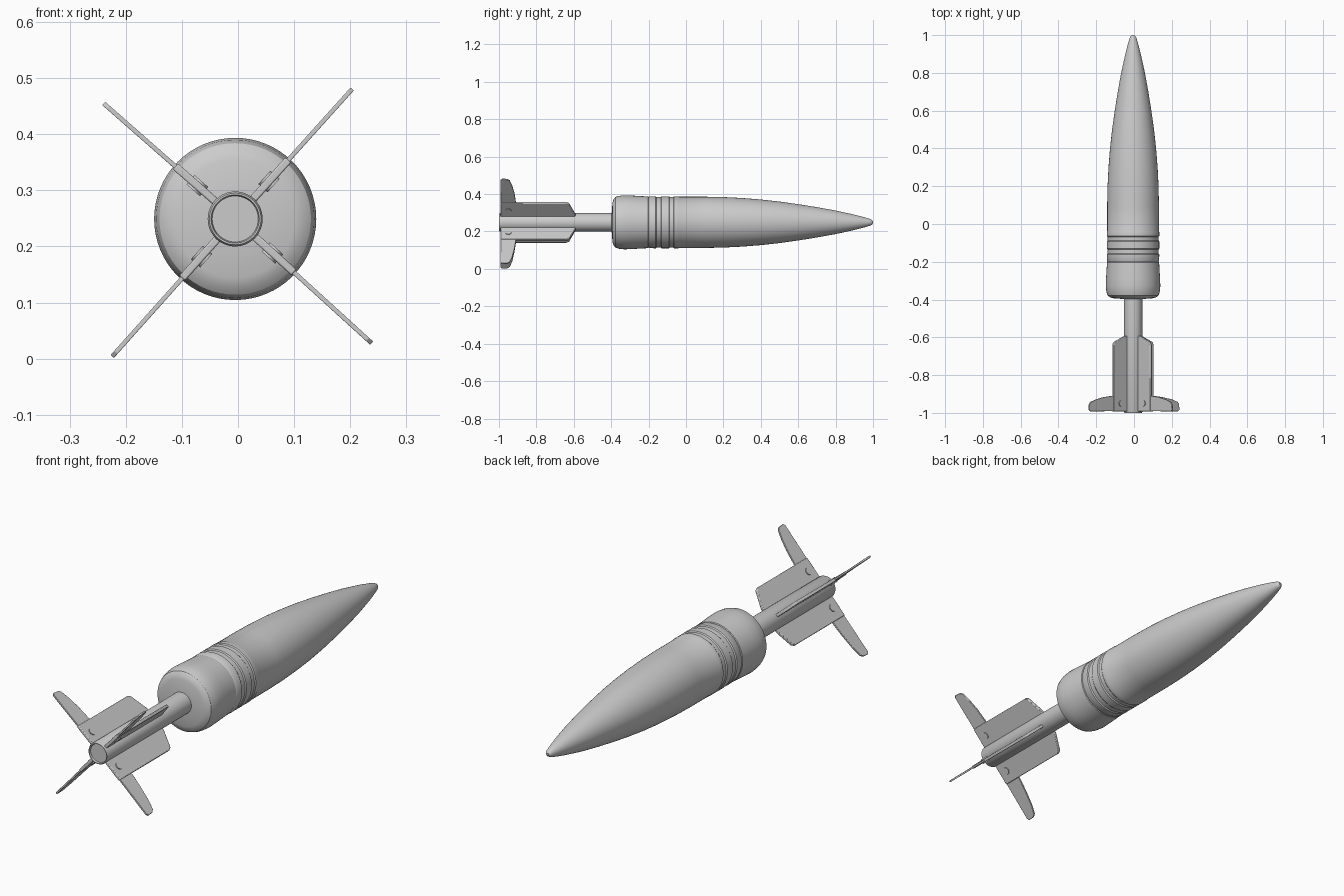
import bpy, bmesh
from math import radians, cos, sin, pi
from mathutils import Matrix, Vector

if "Cube" in bpy.data.objects:
    bpy.data.objects.remove(bpy.data.objects["Cube"])

AXIS = Matrix.Translation((-0.005, 0, 0.249))


def finish(bm, name, matrix, smooth=30):
    bmesh.ops.recalc_face_normals(bm, faces=bm.faces)
    mesh = bpy.data.meshes.new(name)
    bm.to_mesh(mesh)
    bm.free()
    ob = bpy.data.objects.new(name, mesh)
    bpy.context.collection.objects.link(ob)
    ob.matrix_world = matrix
    bpy.ops.object.select_all(action='DESELECT')
    ob.select_set(True)
    bpy.context.view_layer.objects.active = ob
    bpy.ops.object.shade_smooth_by_angle(angle=radians(smooth))
    return ob


def lathe(name, profile, sides=64):
    """Revolve (y, radius) points around the long axis and cap the ends."""
    bm = bmesh.new()
    rings = []
    for y, r in profile:
        rings.append([bm.verts.new((r * cos(2 * pi * i / sides), y,
                                    r * sin(2 * pi * i / sides)))
                      for i in range(sides)])
    for a, b in zip(rings, rings[1:]):
        for i in range(sides):
            j = (i + 1) % sides
            bm.faces.new((a[i], a[j], b[j], b[i]))
    bm.faces.new(rings[0])
    bm.faces.new(rings[-1])
    return finish(bm, name, AXIS)


def plate(name, outline, thick, matrix, bevel):
    """Extrude a (radius, y) outline into a thin sheet centred on its plane."""
    bm = bmesh.new()
    face = bm.faces.new([bm.verts.new((r, y, -thick / 2)) for r, y in outline])
    new = bmesh.ops.extrude_face_region(bm, geom=[face])['geom']
    bmesh.ops.translate(bm, vec=(0, 0, thick),
                        verts=[v for v in new if isinstance(v, bmesh.types.BMVert)])
    ob = finish(bm, name, matrix)
    mod = ob.modifiers.new("edge_bevel", 'BEVEL')
    mod.width = bevel
    mod.segments = 2
    mod.limit_method = 'ANGLE'
    return ob


# Shell body: boat tail, driving bands, long ogive, blunt tip
lathe("shell_body", [
    (-0.398, 0.04), (-0.393, 0.105), (-0.388, 0.122), (-0.378, 0.135),
    (-0.36, 0.141), (-0.33, 0.1445), (-0.29, 0.143), (-0.24, 0.140),
    (-0.203, 0.138), (-0.2, 0.135), (-0.195, 0.138), (-0.162, 0.139),
    (-0.157, 0.135), (-0.135, 0.135), (-0.13, 0.139), (-0.092, 0.139),
    (-0.087, 0.135), (-0.068, 0.135), (-0.063, 0.139), (-0.042, 0.139),
    (-0.037, 0.137), (0.1, 0.137), (0.2, 0.135), (0.3, 0.130),
    (0.4, 0.122), (0.5, 0.111), (0.6, 0.097), (0.7, 0.081), (0.8, 0.063),
    (0.9, 0.041), (0.965, 0.024), (0.97, 0.022), (0.985, 0.018),
    (0.995, 0.012), (1.0, 0.005)])

# Tail boom with a shallow recessed end
lathe("tail_tube", [
    (-0.992, 0.041), (-1.0, 0.043), (-1.0, 0.046), (-0.994, 0.049),
    (-0.39, 0.049)], 48)

# Four folding-fin assemblies: bracket, swing-out blade, pivot pin
for i, (angle, tip) in enumerate([(48, 0.312), (138.7, 0.312),
                                  (228.2, 0.329), (317.7, 0.329)], 1):
    # local x = radial, local y = long axis, local z = across the sheet
    a = radians(angle)
    m = AXIS @ Matrix.Rotation(-a, 4, 'Y')
    plate(f"fin_bracket_{i}", [
        (0.04, -0.992), (0.142, -0.992), (0.142, -0.64), (0.135, -0.625),
        (0.058, -0.592), (0.04, -0.592)], 0.014, m, 0.003)
    plate(f"fin_blade_{i}", [
        (0.06, -0.99), (tip - 0.01, -0.992), (tip, -0.984), (tip - 0.002, -0.955),
        (tip - 0.012, -0.942), (tip - 0.05, -0.929), (0.21, -0.917),
        (0.15, -0.91), (0.06, -0.91)], 0.008, m, 0.0015)
    bm = bmesh.new()
    bmesh.ops.create_cone(bm, cap_ends=True, segments=24, radius1=0.016,
                          radius2=0.016, depth=0.022,
                          matrix=Matrix.Translation((0.09, -0.95, 0)))
    finish(bm, f"pivot_pin_{i}", m)
